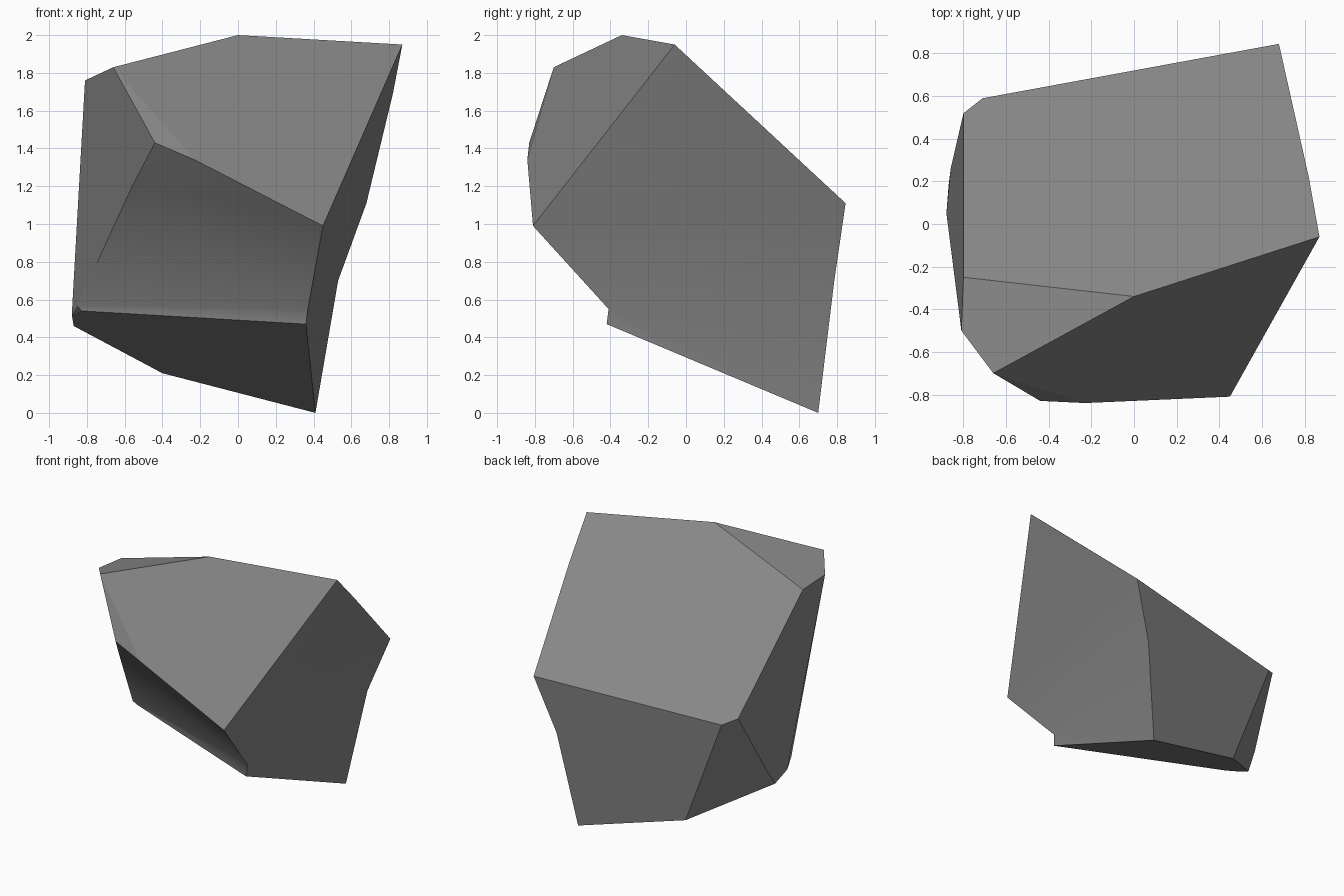
import bpy, bmesh

if "Cube" in bpy.data.objects:
    bpy.data.objects.remove(bpy.data.objects["Cube"])

# Corner points of the boulder, one letter each
P = {
    "A": (0.0, -0.34, 2.0),    "B": (0.87, -0.06, 1.95),  "C": (-0.66, -0.70, 1.83),
    "D": (-0.81, -0.50, 1.76), "E": (-0.44, -0.83, 1.43), "F": (-0.23, -0.84, 1.34),
    "G": (0.45, -0.81, 0.99),  "H": (0.36, -0.42, 0.47),  "I": (0.41, 0.70, 0.0),
    "J": (0.68, 0.845, 1.11),  "K": (0.82, 0.22, 1.69),   "L": (0.53, 0.785, 0.70),
    "M": (-0.80, -0.25, 1.74), "N": (-0.80, 0.52, 1.06),  "O": (-0.71, 0.59, 1.015),
    "P": (-0.88, 0.05, 0.52),  "Q": (-0.87, 0.18, 0.46),  "R": (-0.40, 0.577, 0.21),
    "S": (-0.86, 0.26, 0.58),  "T": (-0.83, -0.02, 0.54), "U": (-0.85, -0.04, 0.57),
    "V": (0.37, -0.41, 0.55),  "W": (-0.56, -0.61, 1.20),
}

# Flat chipped facets: top, left, back, underside
flat = ["ABKJONM", "AMDC", "ACFGB", "CEF", "DMNSP", "SQP", "NORQS",
        "CDPUWE", "PTU", "JLIRO", "IHTPQR"]
# Two softly worn hollows: front and right
front = ["EFW", "FGW", "GVW", "VUW", "VHTU"]
right = ["GBK", "GKJ", "VGJ", "VJL", "VLI", "VIH"]

bm = bmesh.new()
verts = {k: bm.verts.new(co) for k, co in P.items()}
patch = {}
for number, group in enumerate((flat, front, right)):
    for name in group:
        face = bm.faces.new([verts[k] for k in name])
        face.smooth = number > 0
        patch[face] = number
# Hard edges wherever two different patches meet
for e in bm.edges:
    a, b = e.link_faces
    e.smooth = patch[a] == patch[b] and patch[a] > 0
bmesh.ops.recalc_face_normals(bm, faces=bm.faces[:])

mesh = bpy.data.meshes.new("boulder")
bm.to_mesh(mesh)
bm.free()

# Single stone grey
stone = bpy.data.materials.new("stone grey")
stone.diffuse_color = (0.24, 0.24, 0.24, 1)
stone.use_nodes = True
stone.node_tree.nodes["Principled BSDF"].inputs["Base Color"].default_value = stone.diffuse_color
mesh.materials.append(stone)

boulder = bpy.data.objects.new("boulder", mesh)
bpy.context.collection.objects.link(boulder)
